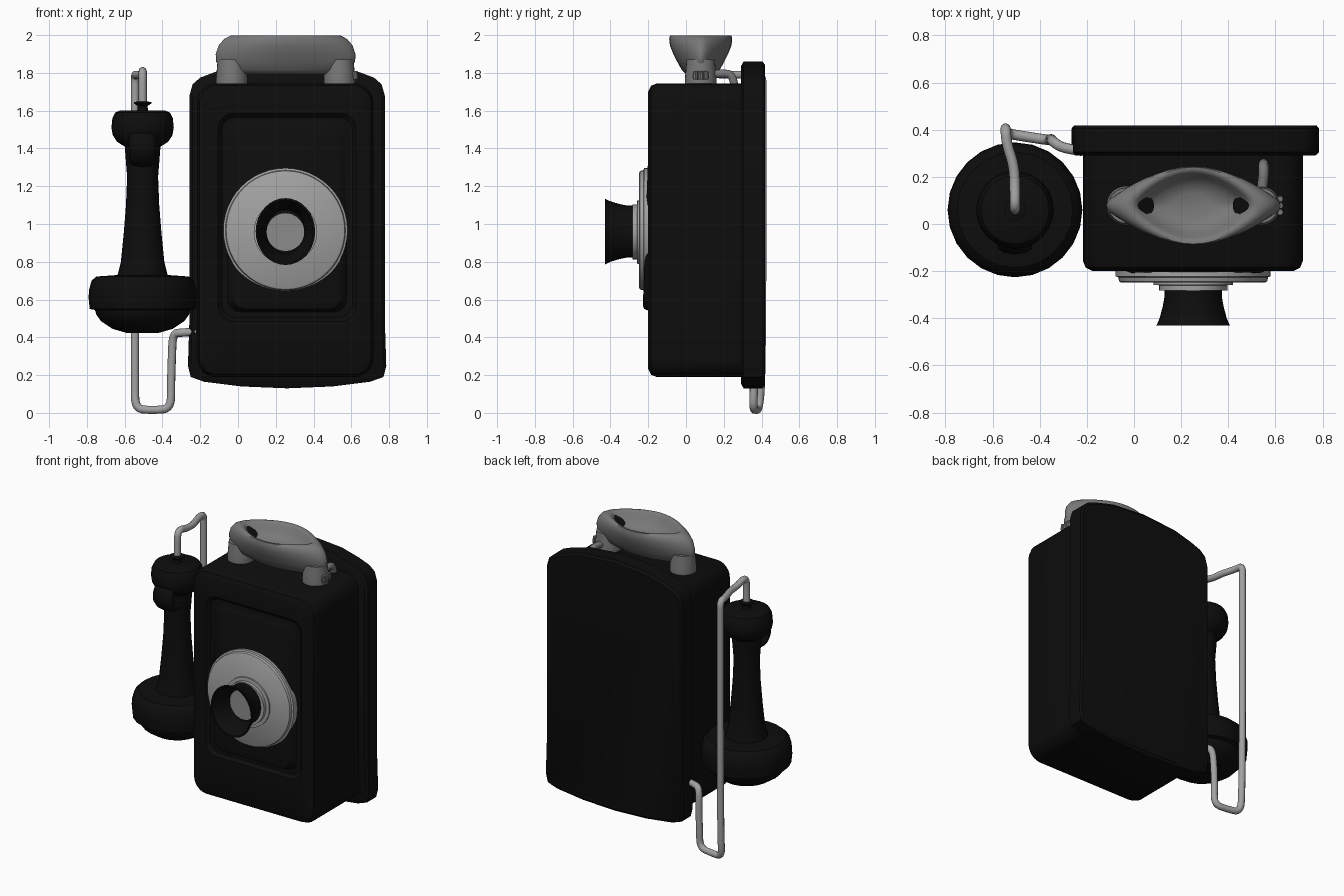
import bpy, bmesh, math
from mathutils import Vector, Matrix

cube = bpy.data.objects.get("Cube")
if cube:
    bpy.data.objects.remove(cube, do_unlink=True)


def material(name, value):
    m = bpy.data.materials.new(name)
    m.use_nodes = True
    color = (value, value, value, 1)
    m.diffuse_color = color
    m.node_tree.nodes["Principled BSDF"].inputs["Base Color"].default_value = color
    return m


BLACK = material("black enamel", 0.004)
METAL = material("light metal", 0.36)
GREY = material("grey metal", 0.19)
MESH = material("mouth grille grey", 0.26)


def finish(ob, mat, angle=35):
    ob.data.materials.clear()
    ob.data.materials.append(mat)
    bpy.ops.object.select_all(action='DESELECT')
    ob.select_set(True)
    bpy.context.view_layer.objects.active = ob
    bpy.ops.object.shade_smooth_by_angle(angle=math.radians(angle))
    return ob


def loft(name, rings, mat, angle=35):
    """Skin a stack of equal-length point rings and cap both ends."""
    bm = bmesh.new()
    loops = [[bm.verts.new(p) for p in ring] for ring in rings]
    n = len(loops[0])
    for a, b in zip(loops, loops[1:]):
        for i in range(n):
            j = (i + 1) % n
            bm.faces.new((a[i], a[j], b[j], b[i]))
    bm.faces.new(loops[0])
    bm.faces.new(loops[-1])
    bmesh.ops.recalc_face_normals(bm, faces=bm.faces)
    me = bpy.data.meshes.new(name)
    bm.to_mesh(me)
    bm.free()
    ob = bpy.data.objects.new(name, me)
    bpy.context.collection.objects.link(ob)
    return finish(ob, mat, angle)


def lathe(name, center, axis, profile, mat, n=32, sx=1.0):
    """Turn (radius, position) pairs about a z or y axis."""
    rings = []
    for r, h in profile:
        ring = []
        for i in range(n):
            t = 2 * math.pi * i / n
            u, v = center[0] + sx * r * math.cos(t), center[1] + r * math.sin(t)
            ring.append((u, v, h) if axis == 'z' else (u, h, v))
        rings.append(ring)
    return loft(name, rings, mat)


def round_rect(hw, hh, r, y, cx=0.25, cz=0.967, tilt=0.0, n=6):
    """Rounded rectangle in the xz plane, optionally leaning in y."""
    pts = []
    for k, (sx, sz) in enumerate(((1, 1), (-1, 1), (-1, -1), (1, -1))):
        for i in range(n + 1):
            t = math.pi / 2 * (k + i / n)
            x = sx * (hw - r) + r * math.cos(t)
            z = sz * (hh - r) + r * math.sin(t)
            pts.append((cx + x, y + tilt * z, cz + z))
    return pts


def pipe(name, points, radius, mat):
    cu = bpy.data.curves.new(name, 'CURVE')
    cu.dimensions = '3D'
    cu.bevel_depth = radius
    cu.bevel_resolution = 3
    cu.resolution_u = 5
    cu.use_fill_caps = True
    sp = cu.splines.new('NURBS')
    sp.points.add(len(points) - 1)
    for p, co in zip(sp.points, points):
        p.co = (*co, 1)
    sp.use_endpoint_u = True
    sp.order_u = 3
    ob = bpy.data.objects.new(name, cu)
    bpy.context.collection.objects.link(ob)
    bpy.ops.object.select_all(action='DESELECT')
    ob.select_set(True)
    bpy.context.view_layer.objects.active = ob
    bpy.ops.object.convert(target='MESH')
    return finish(bpy.context.object, mat, 60)


# Wall plate with arched top and bowed bottom
half = [(0, 1.86), (.25, 1.84), (.38, 1.805), (.46, 1.775), (.5, 1.74), (.517, 1.68), (.517, .5),
        (.525, .25), (.51, .19), (.44, .165), (.24, .14), (0, .13)]
outline = half + [(-x, z) for x, z in reversed(half[1:-1])]


def plate_ring(y, inset):
    k = 1 - inset
    return [(.26 + x * k, y, .995 + (z - .995) * k) for x, z in outline]


loft("wall_plate", [plate_ring(.29, .03), plate_ring(.305, 0),
                    plate_ring(.405, 0), plate_ring(.418, .02)], BLACK)

# Case with a recessed front border and a leaning raised panel
panel = dict(cx=.26, cz=1.035)
loft("case", [
    round_rect(.467, .777, .1, .3),
    round_rect(.467, .777, .1, -.155),
    round_rect(.455, .765, .095, -.185),
    round_rect(.425, .735, .08, -.2),
    round_rect(.365, .55, .08, -.2, **panel),
    round_rect(.345, .53, .07, -.18, **panel),
    round_rect(.315, .50, .07, -.18, **panel),
    round_rect(.29, .485, .07, -.205, tilt=.035, **panel),
    round_rect(.27, .465, .06, -.212, tilt=.035, **panel)], BLACK)

# Round face plate, collar and speaking horn
hub = (.251, .967)
lathe("face_plate", hub, 'y', [(.328, -.18), (.329, -.222), (.318, -.226), (.314, -.243),
                               (.306, -.248)], METAL, 48)
lathe("horn_collar", (.251, .957), 'y', [(.168, -.24), (.168, -.258), (.145, -.26),
                                         (.145, -.283)], METAL)
lathe("speaking_horn", (.251, .96), 'y',
      [(.137, -.27), (.137, -.31), (.145, -.35), (.16, -.40), (.173, -.427), (.177, -.43),
       (.166, -.43), (.15, -.4), (.125, -.35), (.115, -.3)], BLACK, 32, .89)
lathe("mouth_grille", (.251, .957), 'y', [(.1, -.299), (.1, -.305)], MESH)

# Handset: stem, earpiece bell and head
grip = (-.505, .06)
lathe("handset_stem", grip, 'z', [(.15, .68), (.13, .74), (.115, .8), (.1, .95), (.088, 1.1),
                                  (.082, 1.25), (.09, 1.35), (.1, 1.48)], BLACK, 24)
lathe("handset_bell", grip, 'z', [(.08, .422), (.16, .445), (.22, .485), (.245, .52), (.252, .545),
                                  (.28, .55), (.286, .61), (.284, .65), (.27, .70), (.245, .722),
                                  (.13, .73)], BLACK, 24)
lathe("handset_head", grip, 'z', [(.08, 1.4), (.135, 1.435), (.158, 1.47), (.165, 1.51),
                                  (.16, 1.56), (.145, 1.59), (.12, 1.6)], BLACK, 24)
lathe("hanger_cap", grip, 'z', [(.03, 1.59), (.026, 1.625), (.046, 1.638), (.046, 1.645),
                                (.02, 1.65)], BLACK, 16)

# Finger ring at the front of the stem
bm_rings = []
for i in range(25):
    a = 2 * math.pi * i / 24
    ring = []
    for j in range(10):
        b = 2 * math.pi * j / 10
        rad = .075 + .034 * math.cos(b)
        ring.append((-.505 + .075 * math.sin(b), -.02 + rad * math.cos(a), 1.41 + rad * math.sin(a)))
    bm_rings.append(ring)
finger_ring = loft("finger_ring", bm_rings, BLACK, 60)

# Hook wire from the handset, down behind it and back into the case
pipe("hook_wire", [(-.505, .06, 1.62), (-.505, .06, 1.74), (-.505, .07, 1.82), (-.505, .17, 1.79),
                   (-.51, .25, 1.79), (-.54, .34, 1.79), (-.545, .405, 1.79), (-.545, .405, 1.7),
                   (-.545, .405, .9), (-.545, .4, .15), (-.545, .385, .02), (-.455, .37, .015),
                   (-.355, .355, .02), (-.355, .36, .14), (-.35, .36, .3), (-.345, .35, .42),
                   (-.3, .32, .425), (-.22, .31, .43)], .022, METAL)

# Cradle: lens-shaped dish on two feet
dish = (.252, .078)


def lens(a, b, z, n=40):
    pts = []
    for i in range(n):
        t = 2 * math.pi * i / n
        c, s = math.cos(t), math.sin(t)
        # flanks pull in towards the pointed ends
        pts.append((dish[0] + a * c, dish[1] + b * s * (.62 + .38 * s * s), z))
    return pts


loft("cradle_dish", [lens(.28, .08, 1.795), lens(.34, .1, 1.815), lens(.368, .125, 1.86),
                     lens(.37, .145, 1.90), lens(.355, .163, 1.945), lens(.325, .167, 1.98),
                     lens(.29, .163, 1.998), lens(.26, .15, 1.998), lens(.24, .138, 1.985),
                     lens(.22, .12, 1.95), lens(.17, .09, 1.915), lens(.1, .05, 1.9)], GREY, 60)
for side, word in ((-1, "right"), (1, "left")):
    lathe("cradle_foot_" + word, (dish[0] + side * .285, dish[1]), 'z',
          [(.084, 1.74), (.084, 1.77), (.08, 1.81), (.075, 1.87)], GREY, 24)
    # dark opening at each end of the dish
    hole = lathe("cradle_opening_" + word, (0, 0), 'z', [(.045, -.004), (.045, .004)], BLACK, 20)
    hole.matrix_world = (Matrix.Translation((dish[0] + side * .205, dish[1], 1.95))
                         @ Matrix.Rotation(-side * math.radians(38), 4, 'Y'))

# Small clip on the foot and tail wire to the plate
for dy in (-.028, 0, .028):
    lathe("foot_clip", (.62, .078 + dy), 'z', [(.014, 1.765), (.016, 1.78), (.012, 1.81)], GREY, 10)
pipe("cradle_tail_wire", [(.54, .13, 1.79), (.55, .19, 1.8), (.55, .25, 1.79), (.55, .255, 1.735)],
     .022, GREY)
